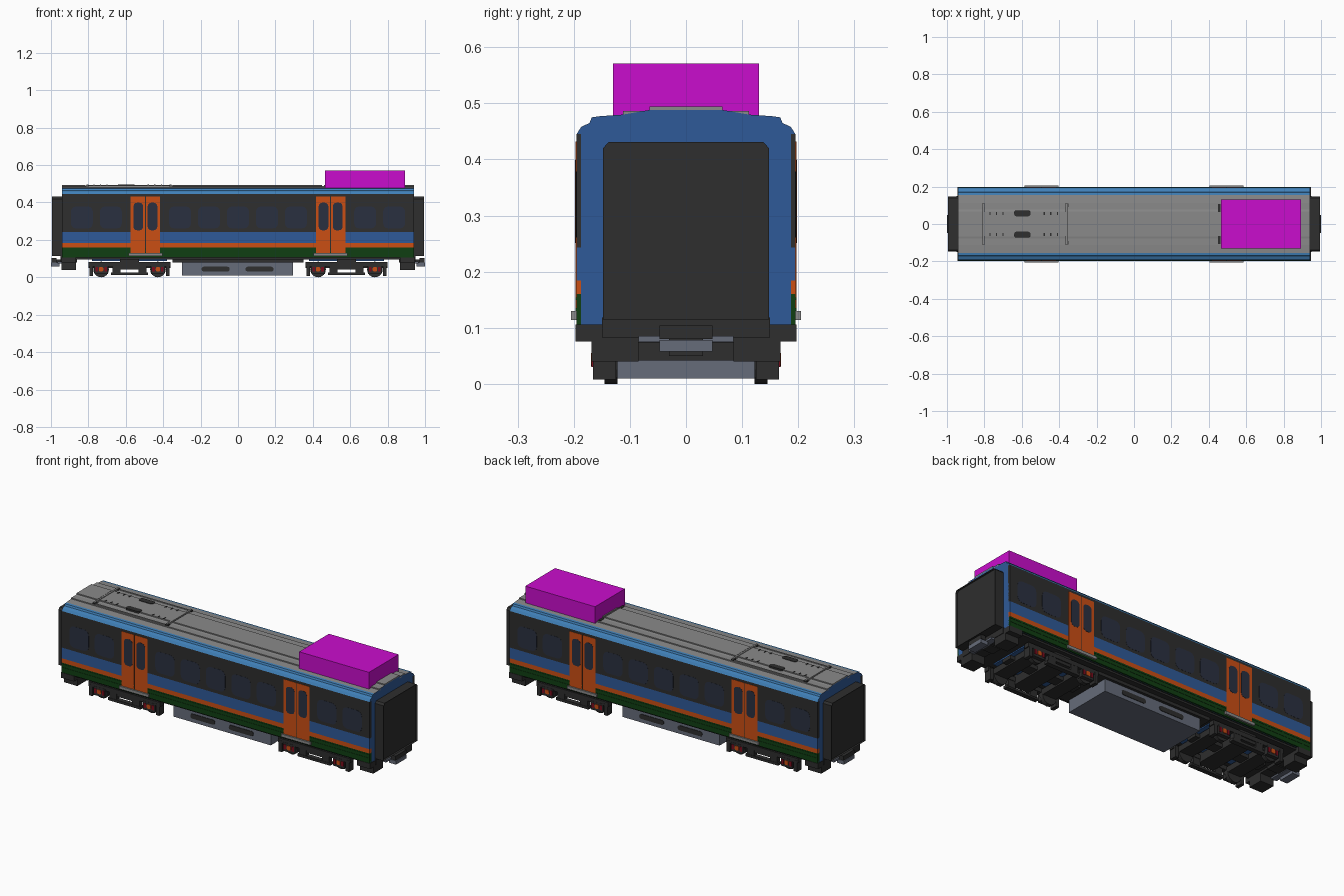
import bpy, bmesh, math

cube = bpy.data.objects.get("Cube")
if cube:
    bpy.data.objects.remove(cube, do_unlink=True)


def material(name, hex_rgb):
    def lin(c):
        c /= 255
        return c / 12.92 if c <= 0.04045 else ((c + 0.055) / 1.055) ** 2.4
    col = tuple(lin(int(hex_rgb[i:i + 2], 16)) for i in (0, 2, 4)) + (1,)
    m = bpy.data.materials.new(name)
    m.use_nodes = True
    m.diffuse_color = col
    m.node_tree.nodes["Principled BSDF"].inputs["Base Color"].default_value = col
    return m


DARK = material("charcoal", "2e2e2e")
GLASS = material("tinted glass", "2a3040")
BLUE = material("body blue", "2f5a98")
LIGHT = material("roof edge blue", "4080b8")
ORANGE = material("orange", "cb4e14")
GREEN = material("dark green", "103e12")
GREY = material("roof grey", "8a8a8a")
MAGENTA = material("magenta", "ca0dcd")
SLATE = material("slate", "666c7a")
RED = material("dark red", "7a0c1c")


def finish(name, bm, mats):
    bmesh.ops.recalc_face_normals(bm, faces=bm.faces)
    me = bpy.data.meshes.new(name)
    bm.to_mesh(me)
    bm.free()
    for m in mats:
        me.materials.append(m)
    ob = bpy.data.objects.new(name, me)
    bpy.context.collection.objects.link(ob)
    return ob


def boxes(name, mat, *ranges):
    """One object from boxes given as (x0, x1, y0, y1, z0, z1)."""
    bm = bmesh.new()
    for x0, x1, y0, y1, z0, z1 in ranges:
        vs = bmesh.ops.create_cube(bm, size=1)["verts"]
        for v in vs:
            v.co = (x1 if v.co.x > 0 else x0, y1 if v.co.y > 0 else y0, z1 if v.co.z > 0 else z0)
    return finish(name, bm, [mat])


def both(x0, x1, y0, y1, z0, z1):
    """The same box on the right and left sides."""
    return [(x0, x1, -y1, -y0, z0, z1), (x0, x1, y0, y1, z0, z1)]


def prism(bm, pts, a, b, axis):
    """Extrude a 2D outline from a to b along x, y or z."""
    def place(p, t):
        return {"x": (t, p[0], p[1]), "y": (p[0], t, p[1]), "z": (p[0], p[1], t)}[axis]
    lo = [bm.verts.new(place(p, a)) for p in pts]
    hi = [bm.verts.new(place(p, b)) for p in pts]
    n = len(pts)
    bm.faces.new(lo)
    bm.faces.new(hi)
    for i in range(n):
        bm.faces.new((lo[i], lo[(i + 1) % n], hi[(i + 1) % n], hi[i]))


def rounded(cx, cz, w, h, r, steps=3):
    """Rounded rectangle outline."""
    pts = []
    for k, (sx, sz) in enumerate([(1, 1), (-1, 1), (-1, -1), (1, -1)]):
        for i in range(steps + 1):
            a = math.pi / 2 * (k + i / steps)
            pts.append((cx + sx * (w / 2 - r) + r * math.cos(a), cz + sz * (h / 2 - r) + r * math.sin(a)))
    return pts


def side_plates(name, mat, outlines, y0, y1):
    bm = bmesh.new()
    for pts in outlines:
        for s in (-1, 1):
            prism(bm, pts, s * y0, s * y1, "y")
    return finish(name, bm, [mat])


L = 0.942

# Body shell with roof, coloured by face direction
half = [(0.187, 0.105), (0.187, 0.445), (0.195, 0.445), (0.187, 0.458), (0.172, 0.465),
        (0.168, 0.475), (0.155, 0.477), (0.112, 0.480), (0.066, 0.488)]
bm = bmesh.new()
prism(bm, half + [(-y, z) for y, z in reversed(half)], -L, L, "x")
bmesh.ops.recalc_face_normals(bm, faces=bm.faces)
for f in bm.faces:
    c = f.calc_center_median()
    if abs(f.normal.x) > 0.5:
        f.material_index = 0
    elif f.normal.z < -0.5:
        f.material_index = 3
    elif c.z > 0.446:
        f.material_index = 1 if abs(c.y) > 0.156 else 2
finish("body_shell", bm, [BLUE, LIGHT, GREY, DARK])

# Coloured side bands
for name, mat, z0, z1 in [("green_band", GREEN, 0.106, 0.160), ("orange_band", ORANGE, 0.160, 0.184),
                          ("blue_band", BLUE, 0.184, 0.243), ("window_band", DARK, 0.243, 0.445)]:
    boxes(name, mat, *both(-L, L, 0.180, 0.195, z0, z1))
boxes("sill_ledges", GREEN, *both(-L, L, 0.19, 0.1965, 0.130, 0.135), *both(-L, L, 0.19, 0.1965, 0.150, 0.154))

# Passenger windows
xs = [s * x for x in (0.31, 0.68, 0.835) for s in (-1, 1)] + [-0.155, 0, 0.155]
side_plates("windows", GLASS, [rounded(x, 0.320, 0.118, 0.118, 0.028) for x in xs], 0.193, 0.1958)

# Double doors with windows, centre seams and steps
doors = (-0.495, 0.495)
for x in doors:
    tag = "rear" if x < 0 else "front"
    boxes(tag + "_door_leaves", ORANGE, *both(x - 0.079, x - 0.002, 0.185, 0.1968, 0.118, 0.432),
          *both(x + 0.002, x + 0.079, 0.185, 0.1968, 0.118, 0.432))
    boxes(tag + "_door_seam", DARK, *both(x - 0.002, x + 0.002, 0.185, 0.1960, 0.118, 0.432))
    boxes(tag + "_door_step", GREY, *both(x - 0.09, x + 0.09, 0.185, 0.205, 0.114, 0.130))
    side_plates(tag + "_door_windows", GLASS,
                [rounded(x + s * 0.038, 0.325, 0.052, 0.148, 0.02) for s in (-1, 1)], 0.195, 0.1976)

# Roof crown in segments, with shoulder strips
crown = []
for x0, x1 in [(-L, -0.815), (-0.805, -0.36), (-0.35, 0.45), (0.46, L)]:
    crown.append((x0, x1, -0.065, 0.065, 0.482, 0.494))
boxes("roof_crown", GREY, *crown)
boxes("roof_shoulders", GREY, *both(-L, L, 0.065, 0.112, 0.475, 0.486))

# Roof frame, vents and slots
boxes("roof_frame", GREY, *both(-0.81, -0.355, 0.101, 0.107, 0.48, 0.490),
      *[(x - 0.005, x + 0.005, -0.107, 0.107, 0.48, 0.497) for x in (-0.805, -0.36)])
boxes("roof_frame_joints", DARK, *[b for x in (-0.805, -0.36) for b in both(x - 0.009, x + 0.009, 0.092, 0.110, 0.48, 0.492)],
      *both(0.450, 0.462, 0.065, 0.107, 0.48, 0.489))
bm = bmesh.new()
for s in (-1, 1):
    prism(bm, rounded(-0.597, s * 0.057, 0.088, 0.032, 0.012), 0.48, 0.4965, "z")
finish("roof_vents", bm, [DARK])
boxes("roof_slots", DARK, *[b for x in (-0.77, -0.735, -0.70, -0.48, -0.445, -0.41)
                            for b in both(x - 0.003, x + 0.003, 0.048, 0.0649, 0.485, 0.496)])

# Roof unit
boxes("roof_unit", MAGENTA, (0.465, 0.892, -0.13, 0.13, 0.474, 0.571))

# Gangways, couplers and headstocks at both ends
for s, tag in ((-1, "rear"), (1, "front")):
    def span(a, b):
        return tuple(sorted((s * a, s * b)))
    g = span(0.935, 0.995)
    outer, inner = [(0.148, 0.115), (0.148, 0.420), (0.138, 0.431)], [(0.113, 0.160), (0.113, 0.395)]
    bm = bmesh.new()
    prism(bm, outer + [(-y, z) for y, z in reversed(outer)], s * 0.935, s * 0.995, "x")
    end = max((f for f in bm.faces), key=lambda f: s * f.calc_center_median().x)
    # recessed doorway
    bmesh.ops.inset_region(bm, faces=[end], thickness=0.035)
    for v in end.verts:
        v.co.x -= s * 0.012
    finish(tag + "_gangway", bm, [DARK])
    a = span(0.865, 0.945)
    boxes(tag + "_headstock", DARK, (*a, -0.187, 0.187, 0.083, 0.1055), *both(*a, 0.085, 0.168, 0.04, 0.10),
          *both(*a, 0.16, 0.197, 0.076, 0.106), (*span(0.935, 0.948), -0.15, 0.15, 0.083, 0.118))
    boxes(tag + "_coupler", DARK, (*span(0.86, 0.985), -0.030, 0.030, 0.078, 0.094),
          (*span(0.970, 0.997), -0.047, 0.047, 0.080, 0.104))
    boxes(tag + "_coupler_plate", SLATE, (*span(0.955, 0.999), -0.047, 0.047, 0.058, 0.078),
          (*span(0.93, 0.965), -0.085, 0.085, 0.075, 0.085))

# Underframe and equipment box
boxes("underframe", DARK, (-0.865, 0.865, -0.18, 0.18, 0.095, 0.108), (-0.35, 0.35, -0.15, 0.15, 0.078, 0.098))
boxes("equipment_box", SLATE, (-0.30, 0.295, -0.135, 0.135, 0.010, 0.082))
side_plates("equipment_slots", DARK, [rounded(x, 0.044, 0.15, 0.026, 0.012) for x in (-0.12, 0.115)], 0.13, 0.138)

# Bogies
for c, tag in ((-0.58, "rear"), (0.58, "front")):
    axles = (c - 0.152, c + 0.152)
    boxes(tag + "_bogie_frame", DARK, *both(c - 0.22, c + 0.22, 0.135, 0.165, 0.058, 0.082),
          *both(c - 0.10, c + 0.10, 0.14, 0.166, 0.012, 0.026),
          *[b for x in (c - 0.07, c + 0.07) for b in both(x - 0.022, x + 0.022, 0.138, 0.164, 0.02, 0.062)],
          *both(c - 0.215, c - 0.195, 0.125, 0.166, 0.008, 0.07), *both(c + 0.195, c + 0.215, 0.125, 0.166, 0.008, 0.07),
          *[(x - 0.04, x + 0.04, -0.15, 0.15, 0.042, 0.074) for x in axles],
          (c - 0.05, c + 0.05, -0.16, 0.16, 0.042, 0.097), (c - 0.22, c + 0.22, -0.03, 0.03, 0.05, 0.07))
    boxes(tag + "_bogie_floor", BLUE, (c - 0.2, c + 0.2, -0.12, 0.12, 0.088, 0.0945))
    boxes(tag + "_axle_boxes", DARK, *[b for x in axles for b in both(x - 0.036, x + 0.036, 0.135, 0.166, 0.018, 0.066)])
    boxes(tag + "_axle_springs", RED, *[b for x in axles for d in (-0.024, 0.024)
                                        for b in both(x + d - 0.007, x + d + 0.007, 0.14, 0.168, 0.030, 0.056)])
    bm, caps = bmesh.new(), []
    for x in axles:
        ring = [(x + 0.042 * math.cos(i * math.pi / 8), 0.042 + 0.042 * math.sin(i * math.pi / 8)) for i in range(16)]
        for s in (-1, 1):
            prism(bm, ring, s * 0.122, s * 0.145, "y")
        caps.append(rounded(x, 0.043, 0.024, 0.024, 0.008))
    finish(tag + "_wheels", bm, [DARK])
    side_plates(tag + "_axle_caps", ORANGE, caps, 0.16, 0.1695)
